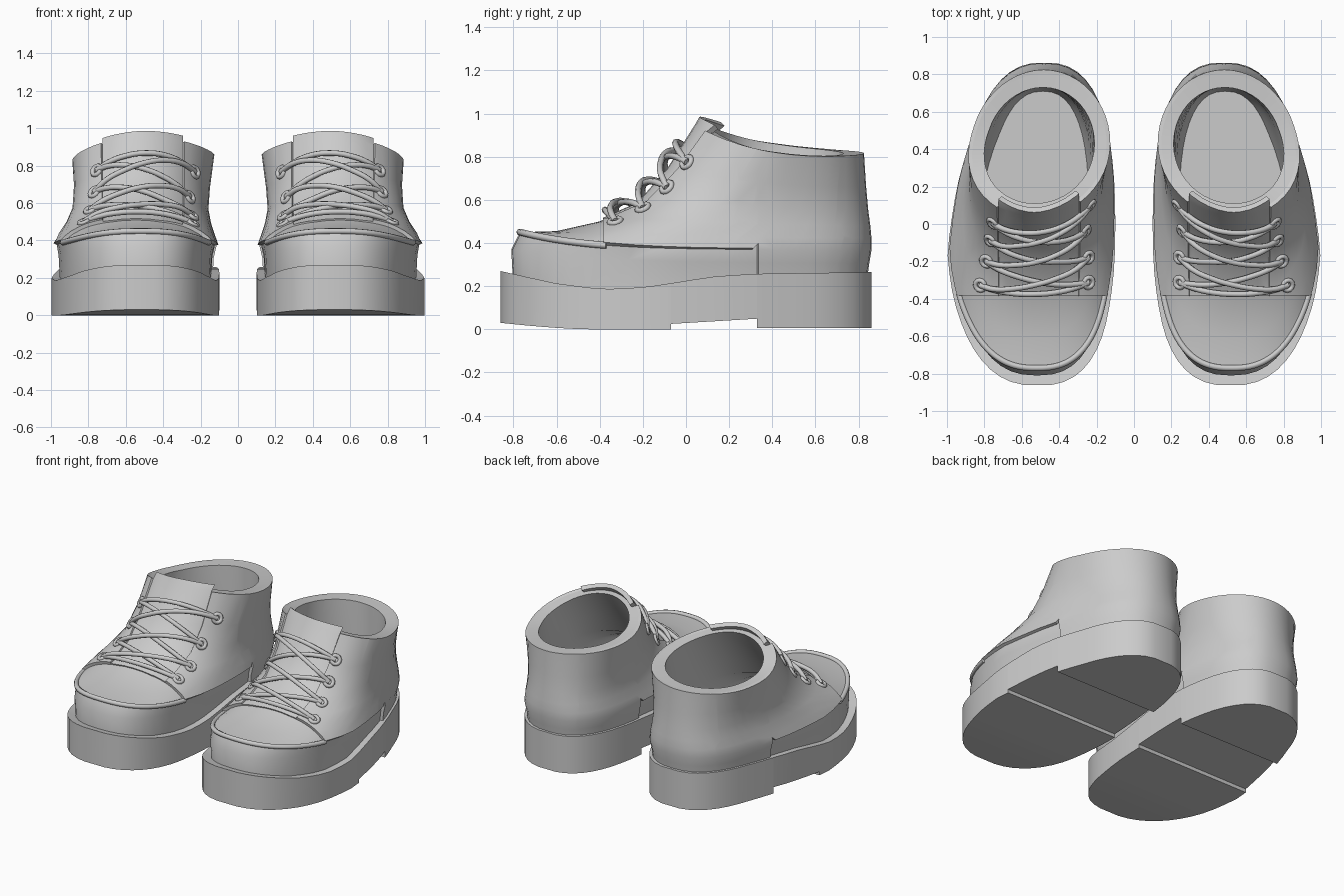
import bpy, bmesh, math
from mathutils import Vector
from mathutils.bvhtree import BVHTree

if "Cube" in bpy.data.objects:
    bpy.data.objects.remove(bpy.data.objects["Cube"])

grey = bpy.data.materials.new("plain grey")
grey.diffuse_color = (0.6, 0.6, 0.6, 1)
grey.use_nodes = True
grey.node_tree.nodes["Principled BSDF"].inputs["Base Color"].default_value = grey.diffuse_color
N = 48


def lerp_table(table, y):
    """Piecewise linear lookup."""
    if y <= table[0][0]:
        return table[0][1]
    for (y0, v0), (y1, v1) in zip(table, table[1:]):
        if y <= y1:
            return v0 + (v1 - v0) * (y - y0) / (y1 - y0)
    return table[-1][1]


def centre(y):
    return lerp_table([(-0.86, 0.515), (-0.6, 0.532), (-0.4, 0.545), (-0.15, 0.55),
                       (0.2, 0.525), (0.5, 0.497), (0.86, 0.48)], y)


def half_width(y):
    return lerp_table([(-0.5, 0.445), (-0.15, 0.45), (0.2, 0.425), (0.5, 0.4), (0.86, 0.395)], y)


def power(v, e):
    return math.copysign(abs(v) ** e, v)


def finish(obj, thickness=0, offset=1, angle=35):
    """Thicken, mirror to the second shoe, bake and shade."""
    obj.data.materials.append(grey)
    if thickness:
        s = obj.modifiers.new("thickness", 'SOLIDIFY')
        s.thickness, s.offset = thickness, offset
    obj.modifiers.new("pair", 'MIRROR').use_mirror_merge = False
    bpy.ops.object.select_all(action='DESELECT')
    obj.select_set(True)
    bpy.context.view_layer.objects.active = obj
    bpy.ops.object.convert(target='MESH')
    bpy.ops.object.shade_smooth_by_angle(angle=math.radians(angle))


def add_mesh(name, bm, **kw):
    mesh = bpy.data.meshes.new(name)
    bm.to_mesh(mesh)
    obj = bpy.data.objects.new(name, mesh)
    bpy.context.collection.objects.link(obj)
    finish(obj, **kw)


def add_tube(name, points, radius):
    cu = bpy.data.curves.new(name, 'CURVE')
    cu.dimensions = '3D'
    cu.bevel_depth, cu.bevel_resolution = radius, 2
    cu.use_fill_caps = True
    cu.resolution_u = 4
    sp = cu.splines.new('BEZIER')
    sp.bezier_points.add(len(points) - 1)
    for b, p in zip(sp.bezier_points, points):
        b.co = p
        b.handle_left_type = b.handle_right_type = 'AUTO'
    obj = bpy.data.objects.new(name, cu)
    bpy.context.collection.objects.link(obj)
    finish(obj, angle=60)


# ---- sole: lofted cross-sections, in three blocks with a raised arch
TOP = [(-0.86, 0.27), (-0.75, 0.245), (-0.6, 0.212), (-0.45, 0.193), (-0.33, 0.185),
       (-0.15, 0.2), (0, 0.225), (0.15, 0.247), (0.33, 0.257), (0.86, 0.265)]


def sole_block(name, y0, y1, count, bottom):
    bm = bmesh.new()
    rows = []
    a0, a1 = (math.asin(max(-0.995, min(0.995, y / 0.864))) for y in (y0, y1))
    for i in range(count + 1):
        yn = math.sin(a0 + (a1 - a0) * i / count)
        y = yn * 0.864
        w = half_width(y) * (1 - abs(yn) ** 2.5) ** 0.4
        zt, zb = lerp_table(TOP, y), bottom(y)
        rows.append([bm.verts.new((centre(y) + s * w, y, z))
                     for s, z in ((-1, zb), (1, zb), (1, zt), (-1, zt))])
    for r, q in zip(rows, rows[1:]):
        for j in range(4):
            k = (j + 1) % 4
            bm.faces.new((r[j], r[k], q[k], q[j]))
    bm.faces.new(rows[0])
    bm.faces.new(rows[-1])
    bmesh.ops.recalc_face_normals(bm, faces=bm.faces)
    add_mesh(name, bm)


sole_block("forefoot_sole", -0.86, -0.07, 12, lambda y: 0.03 * (max(0, -0.45 - y) / 0.41) ** 1.5)
sole_block("arch_sole", -0.07, 0.33, 4, lambda y: 0.025 + 0.06 * (y + 0.07))
sole_block("heel_sole", 0.33, 0.86, 9, lambda y: 0.005)

# ---- upper: tilted rings (front y, front z, back y, back z, width, roundness, drop)
RINGS = [
    (-0.80, 0.18, 0.815, 0.20, 0.90, 0.80, 1),
    (-0.81, 0.37, 0.83, 0.31, 0.915, 0.80, 4),
    (-0.77, 0.45, 0.84, 0.37, 0.945, 0.80, 5),
    (-0.60, 0.455, 0.84, 0.42, 0.90, 0.82, 3),
    (-0.40, 0.50, 0.835, 0.475, 0.85, 0.86, 1),
    (-0.22, 0.58, 0.825, 0.55, 0.81, 0.90, 1),
    (-0.08, 0.74, 0.815, 0.66, 0.825, 0.96, 2),
    (0.05, 0.93, 0.805, 0.81, 0.88, 1.02, 3),
]
# lining: collar opening, down under the tongue and into the toe
INSIDE = [
    (0.11, 0.92, 0.73, 0.81, 0.72, 1.0, 3),
    (-0.03, 0.72, 0.73, 0.65, 0.71, 0.96, 2),
    (-0.17, 0.545, 0.73, 0.52, 0.70, 0.90, 1),
    (-0.38, 0.45, 0.73, 0.40, 0.70, 0.86, 1),
    (-0.60, 0.41, 0.72, 0.32, 0.69, 0.84, 3),
    (-0.64, 0.27, 0.71, 0.27, 0.67, 0.84, 1),
]


def ring_point(ring, a):
    yf, zf, yb, zb, w, e, p = ring
    yn = power(math.sin(a), e)
    t = (yn + 1) / 2
    y = yf + (yb - yf) * t
    x = centre(y) + half_width(y) * w * power(math.cos(a), e)
    z = zb + (zf - zb) * (1 - t) ** p
    if zf > 0.9:  # collar sits a little higher on the inner side
        z += 0.015 - 0.02 * math.cos(a) - 0.01 * max(0, math.sin(a))
    return Vector((x, y, z))


def loft(rings, cap=False):
    bm = bmesh.new()
    rows = [[bm.verts.new(ring_point(r, 2 * math.pi * i / N)) for i in range(N)] for r in rings]
    for r, q in zip(rows, rows[1:]):
        for i in range(N):
            j = (i + 1) % N
            bm.faces.new((r[i], r[j], q[j], q[i]))
    if cap:
        bm.faces.new(rows[-1])
    return bm


def overlay(rings, keep):
    """Layer of leather cut from the upper by straight pattern lines."""
    bm = loft(rings)
    for axis, v in ((1, -0.38), (1, 0.24), (1, 0.33), (0, 0.3), (0, 0.72)):
        co, no = Vector((0, 0, 0)), Vector((0, 0, 0))
        co[axis], no[axis] = v, 1
        bmesh.ops.bisect_plane(bm, geom=bm.verts[:] + bm.edges[:] + bm.faces[:],
                               plane_co=co, plane_no=no)
    drop = [f for f in bm.faces if not keep(f.calc_center_median())]
    bmesh.ops.delete(bm, geom=drop, context='FACES')
    return bm


def in_throat(c):
    return 0.3 < c.x < 0.72 and c.y < 0.24


upper = loft(RINGS + INSIDE, cap=True)
tree = BVHTree.FromBMesh(upper)
add_mesh("upper", upper)
quarters = overlay(RINGS, lambda c: c.y > 0.33 or (c.y > -0.38 and c.z > 0.38 and not in_throat(c)))
side_tree = BVHTree.FromBMesh(quarters)
add_mesh("quarters", quarters, thickness=0.02)
tongue = overlay(RINGS + [(0.07, 0.965, 0.82, 0.82, 0.86, 1.1, 2.2)],
                 lambda c: in_throat(c) and c.y > -0.38 and c.z > 0.47)
add_mesh("tongue", tongue, thickness=0.03, offset=-0.4)

# ---- raised seam round the toe
seam = [ring_point(RINGS[2], math.radians(a)) for a in range(205, 336, 5)]
add_tube("toe_seam", seam, 0.016)

# ---- eyelets, two rows of four
INNER = [(0.25, -0.31, 0.48), (0.22, -0.19, 0.56), (0.22, -0.06, 0.65), (0.22, 0.09, 0.77)]
OUTER = [(0.81, -0.32, 0.47), (0.78, -0.19, 0.54), (0.76, -0.08, 0.65), (0.75, 0.01, 0.77)]


def eyelet(name, target):
    p, n, _, _ = side_tree.find_nearest(Vector(target))
    p = p + n * 0.022
    rot = n.to_track_quat('Z', 'Y')
    bm = bmesh.new()
    R, r, big, small = 0.028, 0.013, 12, 6
    g = []
    for i in range(big):
        a = 2 * math.pi * i / big
        row = []
        for j in range(small):
            b = 2 * math.pi * j / small
            d = R + r * math.cos(b)
            v = Vector((d * math.cos(a), d * math.sin(a), r * math.sin(b)))
            row.append(bm.verts.new(p + rot @ v))
        g.append(row)
    for i in range(big):
        for j in range(small):
            k, m = (i + 1) % big, (j + 1) % small
            bm.faces.new((g[i][j], g[k][j], g[k][m], g[i][m]))
    add_mesh(name, bm, angle=80)
    return p


left = [eyelet(f"inner_eyelet_{i}", p) for i, p in enumerate(INNER)]
right = [eyelet(f"outer_eyelet_{i}", p) for i, p in enumerate(OUTER)]

# ---- laces: a straight bar at each end and crossings between the rows
VIEW = Vector((0, 0.7, -0.714)).normalized()


def lace(name, a, b, lift):
    pts = [a]
    for t in (0.12, 0.3, 0.5, 0.7, 0.88):
        q = a.lerp(b, t)
        hit = tree.ray_cast(q - VIEW * 2, VIEW)[0]
        if hit is None:
            hit = q
        pts.append(hit - VIEW * (lift + 0.008 * math.sin(math.pi * t)))
    add_tube(name, pts + [b], 0.015)


lace("lace_bar_bottom", left[0], right[0], 0.034)
lace("lace_bar_top", left[3], right[3], 0.034)
for i in range(3):
    lace(f"lace_rising_{i}", left[i], right[i + 1], 0.034)
    lace(f"lace_falling_{i}", right[i], left[i + 1], 0.05)
